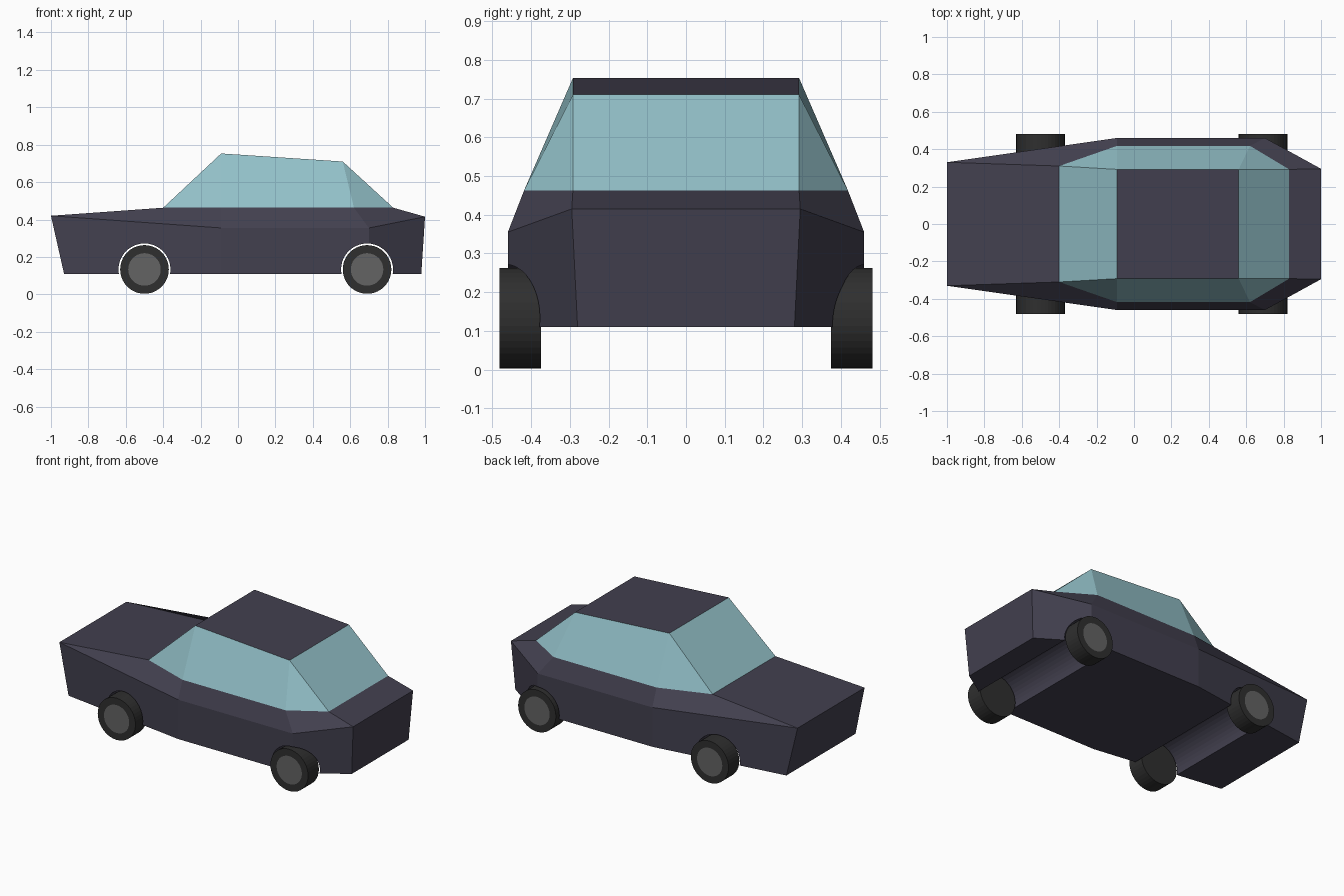
import bpy
import bmesh
from math import radians
from mathutils import Matrix

if "Cube" in bpy.data.objects:
    bpy.data.objects.remove(bpy.data.objects["Cube"], do_unlink=True)


def make_material(name, rgb):
    mat = bpy.data.materials.new(name)
    mat.use_nodes = True
    mat.diffuse_color = (*rgb, 1)
    mat.node_tree.nodes["Principled BSDF"].inputs["Base Color"].default_value = (*rgb, 1)
    return mat


PAINT = make_material("dark plum paint", (0.055, 0.051, 0.078))
GLASS = make_material("pale teal glass", (0.29, 0.53, 0.58))
RUBBER = make_material("black rubber", (0.028, 0.028, 0.028))
HUB = make_material("grey hub", (0.125, 0.125, 0.125))

AXLES = {"front": -0.5, "rear": 0.69}
AXLE_Z = 0.133


def make_object(name, bm, *materials):
    bmesh.ops.recalc_face_normals(bm, faces=bm.faces)
    mesh = bpy.data.meshes.new(name)
    bm.to_mesh(mesh)
    bm.free()
    for mat in materials:
        mesh.materials.append(mat)
    obj = bpy.data.objects.new(name, mesh)
    bpy.context.collection.objects.link(obj)
    return obj


def cylinder(bm, radius, depth, x, y):
    # Cylinder lying along y at axle height
    place = Matrix.Translation((x, y, AXLE_Z)) @ Matrix.Rotation(radians(90), 4, "X")
    bmesh.ops.create_cone(bm, cap_ends=True, segments=40, radius1=radius,
                          radius2=radius, depth=depth, matrix=place)


# Body: half outlines (x, y, z) at floor, shoulder, belt and roof, mirrored in y
OUTLINES = [
    [(-0.93, 0.34, 0.11), (-0.09, 0.46, 0.11), (0.7, 0.46, 0.11), (0.98, 0.28, 0.11)],
    [(-1, 0.33, 0.42), (-0.09, 0.46, 0.355), (0.7, 0.46, 0.355), (1, 0.295, 0.415)],
    [(-0.4, 0.31, 0.463), (-0.09, 0.418, 0.463), (0.62, 0.418, 0.463), (0.83, 0.292, 0.463)],
    [(-0.09, 0.292, 0.753), (-0.09, 0.292, 0.753), (0.56, 0.292, 0.71), (0.56, 0.292, 0.71)],
]
bm = bmesh.new()
rings = []
for half in OUTLINES:
    full = half + [(x, -y, z) for x, y, z in reversed(half)]
    rings.append([bm.verts.new(p) for p in full])
for level, (low, high) in enumerate(zip(rings, rings[1:])):
    for i in range(len(low)):
        j = (i + 1) % len(low)
        face = bm.faces.new((low[i], low[j], high[j], high[i]))
        face.material_index = 1 if level == 2 else 0
bm.faces.new(rings[0])
bm.faces.new(rings[-1])
bmesh.ops.remove_doubles(bm, verts=bm.verts, dist=0.001)
body = make_object("body", bm, PAINT, GLASS)

# Wheel arches cut straight through the body
for end, x in AXLES.items():
    bm = bmesh.new()
    cylinder(bm, 0.139, 1.2, x, 0)
    cutter = make_object(end + "_arch_cutter", bm, PAINT)
    cutter.hide_render = True
    cut = body.modifiers.new(end + "_arch", "BOOLEAN")
    cut.operation = "DIFFERENCE"
    cut.solver = "EXACT"
    cut.object = cutter
    bpy.context.view_layer.objects.active = body
    bpy.ops.object.modifier_apply(modifier=cut.name)
    bpy.data.objects.remove(cutter, do_unlink=True)

# Wheels with a grey disc inset in the outer face
for end, x in AXLES.items():
    for side, s in (("left", 1), ("right", -1)):
        bm = bmesh.new()
        cylinder(bm, 0.13, 0.106, x, s * 0.428)
        bm.normal_update()
        outer = [f for f in bm.faces if f.normal.y * s > 0.9]
        bmesh.ops.inset_region(bm, faces=outer, thickness=0.043)
        for f in outer:
            f.material_index = 1
        make_object(f"{end}_{side}_wheel", bm, RUBBER, HUB)
